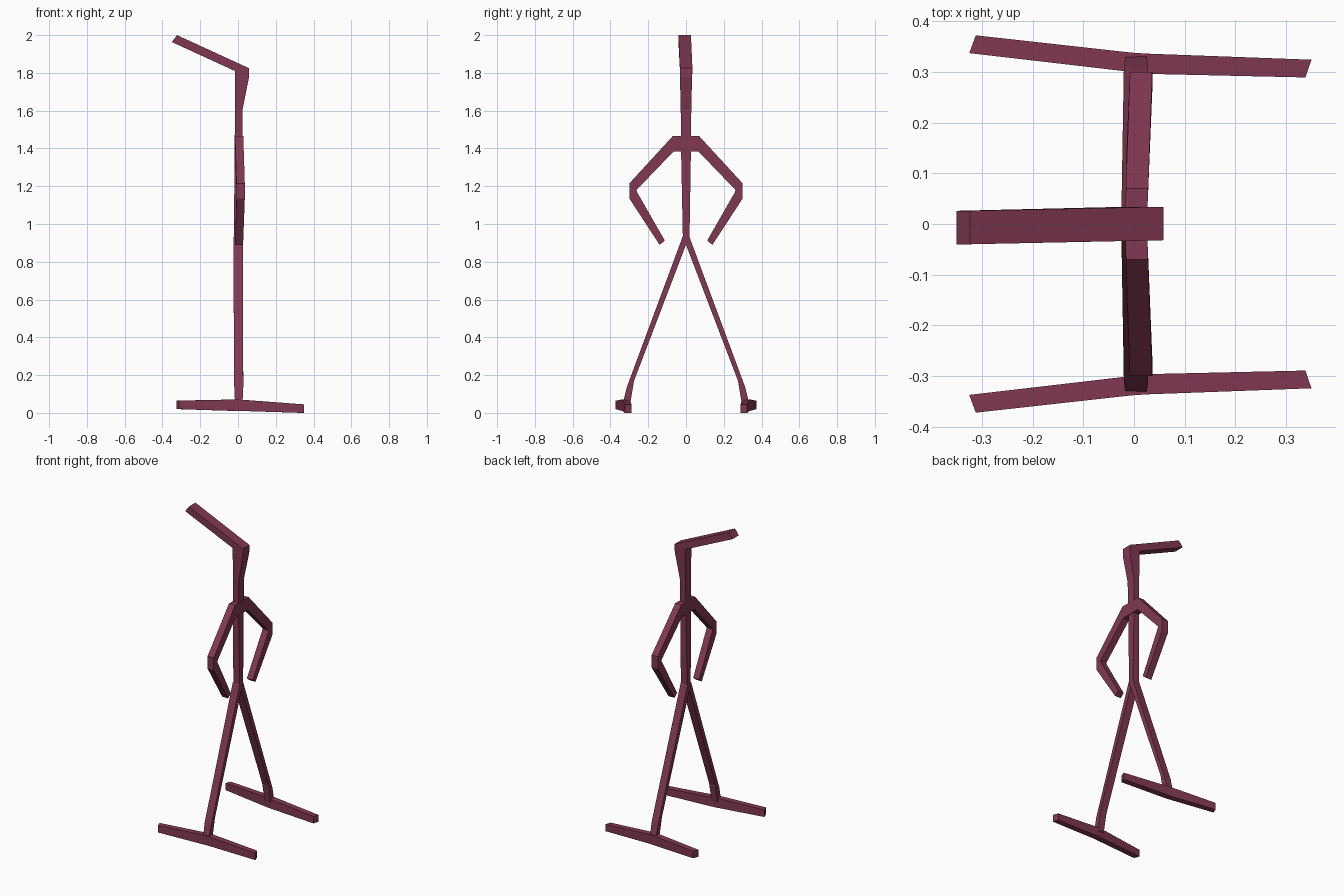
import bpy, bmesh

mat = bpy.data.materials.new("plum")
mat.diffuse_color = (0.22, 0.04, 0.085, 1)


def band(name, plane, rows, mirror=False, cap_start=True):
    """Loft four-sided sections. Each row: edge point A (u, v), edge point B (u, v), depth low, depth high."""
    def place(u, v, d):
        return {"xz": (u, d, v), "yz": (d, u, v), "xy": (u, v, d)}[plane]

    bm = bmesh.new()
    rings = []
    for au, av, bu, bv, lo, hi in rows:
        corners = [(au, av, lo), (bu, bv, lo), (bu, bv, hi), (au, av, hi)]
        rings.append([bm.verts.new(place(*c)) for c in corners])
    for r, s in zip(rings, rings[1:]):
        for i in range(4):
            j = (i + 1) % 4
            bm.faces.new((r[i], r[j], s[j], s[i]))
    if cap_start:
        bm.faces.new(rings[0])
    bm.faces.new(rings[-1])
    bmesh.ops.recalc_face_normals(bm, faces=bm.faces)
    me = bpy.data.meshes.new(name)
    bm.to_mesh(me)
    bm.free()
    me.materials.append(mat)
    ob = bpy.data.objects.new(name, me)
    bpy.context.collection.objects.link(ob)
    if mirror:
        m = ob.modifiers.new("mirror", "MIRROR")
        m.use_axis = (False, True, False)
    return ob


# torso, neck and the long head that tilts backwards to -x
band("torso_and_head", "xz", [
    (-0.022, 0.89, 0.024, 0.89, -0.016, 0.018),
    (-0.018, 1.385, 0.022, 1.385, -0.026, 0.026),
    (-0.016, 1.61, 0.025, 1.61, -0.028, 0.028),
    (-0.016, 1.785, 0.058, 1.775, -0.032, 0.032),
    (-0.016, 1.81, 0.058, 1.825, -0.032, 0.034),
    (-0.35, 1.963, -0.323, 2.0, -0.04, 0.026),
])

# bent arms, hands on hips
band("arms", "yz", [
    (0.0, 1.465, 0.0, 1.385, -0.018, 0.025),
    (0.07, 1.465, 0.065, 1.385, -0.016, 0.028),
    (0.30, 1.215, 0.262, 1.18, -0.008, 0.036),
    (0.30, 1.135, 0.26, 1.17, -0.008, 0.036),
    (0.14, 0.89, 0.112, 0.912, -0.015, 0.027),
], mirror=True, cap_start=False)

# spread legs
band("legs", "yz", [
    (0.017, 0.935, 0.0, 0.89, -0.025, 0.025),
    (0.312, 0.14, 0.275, 0.17, -0.02, 0.028),
    (0.335, 0.05, 0.295, 0.05, -0.016, 0.024),
], mirror=True)

# long ski-like feet
band("feet", "xy", [
    (-0.312, 0.372, -0.325, 0.337, 0.02, 0.065),
    (-0.005, 0.338, -0.015, 0.301, 0.01, 0.071),
    (0.025, 0.336, 0.03, 0.296, 0.01, 0.069),
    (0.35, 0.324, 0.338, 0.289, 0.0, 0.045),
], mirror=True)
